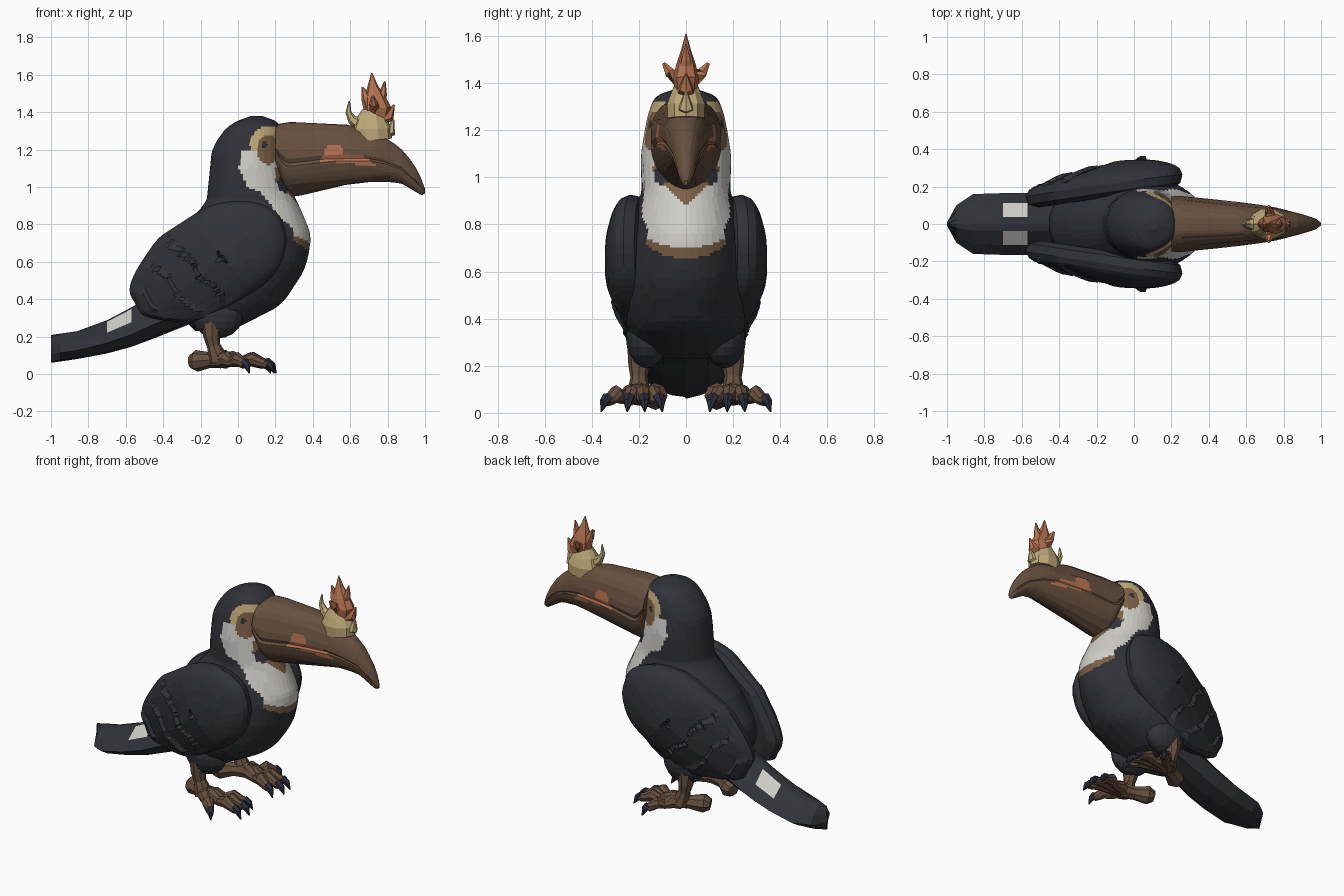
import bpy, bmesh, math
from mathutils import Vector

COLOURS = [("black_plumage", (0.031, 0.032, 0.041)), ("white_bib", (0.62, 0.61, 0.57)),
           ("bill_brown", (0.135, 0.08, 0.05)), ("tan_band", (0.20, 0.115, 0.06)),
           ("orange", (0.46, 0.17, 0.08)), ("pale_gold", (0.52, 0.40, 0.19)),
           ("claw_navy", (0.024, 0.027, 0.045))]
MATS = []
for n, c in COLOURS:
    m = bpy.data.materials.new(n)
    m.diffuse_color = (*c, 1)
    MATS.append(m)
BLACK, WHITE, BROWN, TAN, ORANGE, GOLD, NAVY = range(7)


def curve(table, t):
    """Smooth interpolation of table rows keyed by their first column."""
    k = max(i for i in range(len(table) - 1) if t >= table[i][0] or i == 0)
    a, b = table[k], table[k + 1]
    p, q = table[max(k - 1, 0)], table[min(k + 2, len(table) - 1)]
    h = b[0] - a[0]
    u = min(max((t - a[0]) / h, 0), 1)
    out = []
    for j in range(1, len(a)):
        ma, mb = (b[j] - p[j]) / (b[0] - p[0]) * h, (q[j] - a[j]) / (q[0] - a[0]) * h
        out.append((2*u**3 - 3*u*u + 1) * a[j] + (u**3 - 2*u*u + u) * ma
                   + (3*u*u - 2*u**3) * b[j] + (u**3 - u*u) * mb)
    return out


def linear(table, t):
    for a, b in zip(table, table[1:]):
        if t <= b[0]:
            return a[1] + (b[1] - a[1]) * max(0, (t - a[0]) / (b[0] - a[0]))
    return table[-1][1]


def loft(bm, rings, mat=0):
    vs = [[bm.verts.new(p) for p in r] for r in rings]
    n = len(vs[0])
    for a, b in zip(vs, vs[1:]):
        for i in range(n):
            bm.faces.new((a[i], a[(i+1) % n], b[(i+1) % n], b[i])).material_index = mat
    for cap in (vs[0], vs[-1]):
        bm.faces.new(cap).material_index = mat


def tube(bm, pts, radii, mat, n=8, flat=1.0):
    pts = [Vector(p) for p in pts]
    rings = []
    for i, (p, r) in enumerate(zip(pts, radii)):
        t = (pts[min(i+1, len(pts)-1)] - pts[max(i-1, 0)]).normalized()
        u = t.cross(Vector((0, 1, 0)) if abs(t.y) < 0.8 else Vector((1, 0, 0))).normalized()
        v = t.cross(u)
        rings.append([p + r * (u * math.cos(a) + v * flat * math.sin(a))
                      for a in (2 * math.pi * k / n for k in range(n))])
    loft(bm, rings, mat)


def finish(name, bm, rule=None, angle=0):
    bmesh.ops.recalc_face_normals(bm, faces=bm.faces)
    if rule:
        for f in bm.faces:
            f.material_index = rule(f.calc_center_median())
    if angle:
        bmesh.ops.dissolve_limit(bm, angle_limit=math.radians(angle), verts=bm.verts,
                                 edges=bm.edges, delimit={'MATERIAL'})
    me = bpy.data.meshes.new(name)
    bm.to_mesh(me)
    bm.free()
    for m in MATS:
        me.materials.append(m)
    ob = bpy.data.objects.new(name, me)
    bpy.context.collection.objects.link(ob)
    return ob


# Body and head: stacked ellipses (z, back x, front x, half width)
BODY = [(0.23, -0.23, -0.07, 0.10), (0.25, -0.25, 0.0, 0.16), (0.29, -0.29, 0.08, 0.21),
        (0.36, -0.40, 0.21, 0.25), (0.45, -0.45, 0.29, 0.275), (0.55, -0.45, 0.35, 0.28),
        (0.65, -0.40, 0.38, 0.27), (0.75, -0.33, 0.385, 0.25), (0.85, -0.23, 0.35, 0.22),
        (0.93, -0.17, 0.31, 0.192), (1.0, -0.162, 0.28, 0.19), (1.1, -0.15, 0.255, 0.19),
        (1.2, -0.135, 0.245, 0.175), (1.3, -0.075, 0.235, 0.15), (1.35, -0.01, 0.205, 0.115),
        (1.38, 0.07, 0.13, 0.03)]
BIB_EDGE = [(0.65, 0.40), (0.69, 0.36), (0.76, 0.28), (0.84, 0.22), (0.91, 0.17),
            (0.97, 0.12), (1.0, 0.05), (1.1, 0.005), (1.2, 0.02)]


def body_colour(c):
    x, y, z = c.x, abs(c.y), c.z
    oval = lambda cx, cz, rx, rz: ((x-cx)/rx)**2 + ((z-cz)/rz)**2 < 1
    if y > 0.06 and x > 0.05:
        if oval(0.143, 1.225, 0.014, 0.016):
            return BLACK
        if oval(0.16, 1.20, 0.06, 0.08):
            return TAN
        if oval(0.16, 1.225, 0.095, 0.10) and z > 1.2:
            return GOLD
        if oval(0.25, 1.02, 0.04, 0.05):
            return BLACK
    if x > 0.2 and 0.88 + y < z < 1.1:
        return TAN
    if z < 1.2 and z > 0.655 + 2*y*y and y < 0.165 + max(0, z - 0.8) and \
            x > min(linear(BIB_EDGE, z), 0.30):
        return TAN if z < 0.70 + 1.5*y*y else WHITE
    return BLACK


bm = bmesh.new()
rings = []
for i in range(101):
    z = 0.23 + 1.15 * i / 100
    b, f, w = curve(BODY, z)
    rings.append([((b+f)/2 + (f-b)/2 * math.cos(a), w * math.sin(a), z)
                  for a in (2 * math.pi * k / 96 for k in range(96))])
loft(bm, rings)
finish("body", bm, body_colour, 6)

# Bill: (x, top z, bottom z, half width)
BILL = [(0.20, 1.335, 1.08, 0.148), (0.25, 1.345, 0.965, 0.15), (0.32, 1.35, 0.952, 0.142),
        (0.45, 1.347, 0.985, 0.13), (0.6, 1.33, 1.015, 0.113), (0.75, 1.285, 1.028, 0.09),
        (0.87, 1.205, 1.018, 0.06), (0.94, 1.12, 0.98, 0.04), (0.98, 1.045, 0.957, 0.023),
        (1.0, 0.99, 0.965, 0.006)]
STREAK = [(0.43, 1.15), (0.455, 1.16), (0.47, 1.22), (0.55, 1.22), (0.57, 1.18),
          (0.66, 1.17), (0.75, 1.11)]


def bill_colour(c):
    on = 0.43 < c.x < 0.75 and 1.14 - 0.09 * (c.x - 0.43) < c.z < linear(STREAK, c.x)
    return ORANGE if on else BROWN


bm = bmesh.new()
rings = []
for i in range(65):
    x = 0.20 + 0.8 * i / 64
    top, low, w = curve(BILL, x)
    mid = low + 0.45 * (top - low)
    ring = []
    for k in range(64):
        c, s = math.cos(2*math.pi*k/64), math.sin(2*math.pi*k/64)
        y = w * math.copysign(abs(c) ** (0.85 if s >= 0 else 1.25), c)
        if abs(s) < 0.02:
            y *= 0.93  # mouth crease
        ring.append((x, y, mid + s * ((top - mid) if s > 0 else (mid - low))))
    rings.append(ring)
loft(bm, rings)
finish("bill", bm, bill_colour, 6)

# Tail: roof-shaped loft with a white patch on each slope
TAIL = [(-0.25, 0.52, 0.27, 0.15), (-0.45, 0.44, 0.19, 0.16), (-0.57, 0.365, 0.145, 0.165),
        (-0.70, 0.295, 0.11, 0.165), (-0.86, 0.235, 0.08, 0.16), (-0.95, 0.222, 0.067, 0.10),
        (-1.0, 0.215, 0.06, 0.008)]
HALF = [(0.22, 0.92), (0.68, 0.60), (1, 0.3), (0.6, 0.05)]
SECTION = [(0, 0.96)] + HALF + [(0, 0)] + [(-a, b) for a, b in reversed(HALF)]
bm = bmesh.new()
loft(bm, [[(x, a*w, lo + b*(t-lo)) for a, b in SECTION] for x, t, lo, w in TAIL])
finish("tail", bm, lambda c: WHITE if -0.70 < c.x < -0.57 and 0.05 < abs(c.y) < 0.1
       and c.z > 0.22 else BLACK)

# Wings: domed outlines with stepped feather layers
WING = [(0.2, 0.87), (0.255, 0.76), (0.25, 0.65), (0.2, 0.54), (0.1, 0.45), (-0.06, 0.35),
        (-0.2, 0.285), (-0.35, 0.28), (-0.5, 0.31), (-0.545, 0.37), (-0.58, 0.45),
        (-0.54, 0.56), (-0.43, 0.72), (-0.33, 0.79), (-0.15, 0.90), (0.05, 0.925)]
n = len(WING)
closed = [(i - 2, *WING[(i - 2) % n]) for i in range(n + 5)]
outline = [curve(closed, i / 4) for i in range(4 * n)]
CX, CZ = -0.1, 0.61
for side, label in ((-1, "near"), (1, "far")):
    bm = bmesh.new()
    rings = []
    for s, depth in [(0.85, -0.07), (0.97, -0.045)] + [(1 - j/24, None) for j in range(24)]:
        ring = []
        for ox, oz in outline:
            x, z = CX + (ox - CX) * s, CZ + (oz - CZ) * s
            y = 0.235 + (0.12 if x > 0 else 0.15) * x
            if depth is None:
                y += 0.115 * math.sqrt(1 - s*s)
                t = -0.75 * (x - CX) - 0.66 * (z - CZ)
                across = 0.66 * (x - CX) - 0.75 * (z - CZ)
                if t > -0.02:  # feather rows
                    row = (t + 0.035 * abs(math.sin(across * 14))) / 0.15
                    y -= 0.022 * (row % 1) * min(1, (1 - s) * 6)
            else:
                y += depth
            ring.append((x, side * y, z))
        rings.append(ring)
    loft(bm, rings)
    finish(label + "_wing", bm, None, 5)

    # Thigh
    bm = bmesh.new()
    bmesh.ops.create_uvsphere(bm, u_segments=16, v_segments=10, radius=1)
    for v in bm.verts:
        v.co = (-0.11 + 0.14*v.co.x, side * (0.165 + 0.09*v.co.y), 0.32 + 0.13*v.co.z)
    finish(label + "_thigh", bm)

    # Leg, toes and claws
    bm = bmesh.new()
    P = lambda x, y, z: (x, side * y, z)
    tube(bm, [P(-0.14, 0.19, 0.28), P(-0.14, 0.2, 0.2), P(-0.13, 0.2, 0.15),
              P(-0.1, 0.2, 0.07)], [0.06, 0.045, 0.036, 0.055], BROWN)
    tube(bm, [P(-0.06, 0.2, 0.08), P(-0.15, 0.17, 0.075), P(-0.22, 0.13, 0.07),
              P(-0.255, 0.115, 0.065)], [0.05, 0.042, 0.058, 0.035], BROWN)
    for tx, ty in ((0.175, 0.10), (0.205, 0.175), (0.195, 0.25), (0.06, 0.36)):
        q = lambda f, z: P(-0.1 + (tx + 0.1) * f, 0.2 + (ty - 0.2) * f, z)
        tube(bm, [q(0, 0.075), q(0.25, 0.08), q(0.42, 0.065), q(0.6, 0.08), q(0.75, 0.06),
                  q(0.86, 0.05)], [0.045, 0.042, 0.028, 0.038, 0.028, 0.024], BROWN)
        tube(bm, [q(0.82, 0.065), q(0.93, 0.045), q(1, 0.004)], [0.026, 0.02, 0.003], NAVY, 6)
    finish(label + "_foot", bm)

# Ornament on the bill: gold cup and orange flame
bm = bmesh.new()
tube(bm, [(0.72, 0, 1.25), (0.715, 0, 1.31), (0.715, 0, 1.36), (0.72, 0, 1.41)],
     [0.105, 0.108, 0.085, 0.055], GOLD, 10, 0.78)
tube(bm, [(0.66, 0, 1.33), (0.61, 0, 1.36), (0.59, 0, 1.40), (0.595, 0, 1.46)],
     [0.04, 0.025, 0.016, 0.004], GOLD, 6)
tube(bm, [(0.76, 0, 1.30), (0.82, 0, 1.30), (0.83, 0, 1.36)], [0.05, 0.03, 0.006], GOLD, 6)
finish("ornament_cup", bm)
bm = bmesh.new()
tube(bm, [(0.74, 0, 1.36), (0.745, 0, 1.42), (0.73, 0, 1.48), (0.72, 0, 1.54),
          (0.715, 0, 1.61)], [0.06, 0.075, 0.055, 0.028, 0.003], ORANGE, 8, 0.75)
tube(bm, [(0.71, 0, 1.42), (0.685, 0, 1.48), (0.665, 0, 1.535)], [0.04, 0.028, 0.004], ORANGE, 6)
tube(bm, [(0.75, 0, 1.44), (0.775, 0, 1.50), (0.785, 0, 1.565)], [0.04, 0.022, 0.004], ORANGE, 6)
tube(bm, [(0.76, 0, 1.37), (0.81, 0, 1.38), (0.835, 0, 1.44)], [0.045, 0.03, 0.004], ORANGE, 6)
for side in (-1, 1):
    tube(bm, [(0.73, side*0.03, 1.42), (0.725, side*0.07, 1.445), (0.72, side*0.095, 1.485)],
         [0.035, 0.024, 0.008], ORANGE, 6)
finish("ornament_flame", bm)
